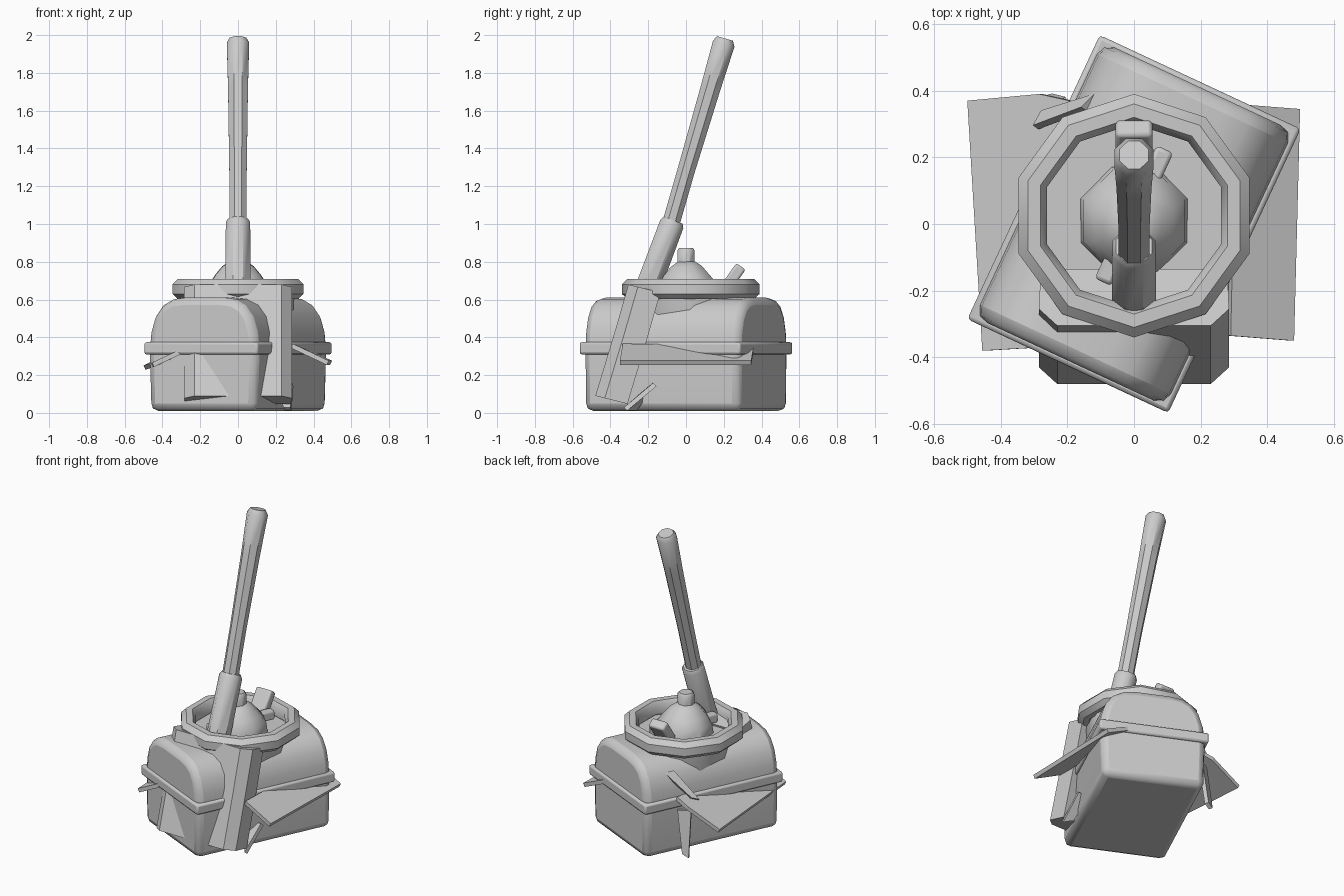
import bpy, bmesh, math
from mathutils import Vector, Matrix

if "Cube" in bpy.data.objects:
    bpy.data.objects.remove(bpy.data.objects["Cube"])

TURN = math.radians(-25)


def make(name, verts, faces, bevel=0, smooth=True, segs=2):
    me = bpy.data.meshes.new(name)
    bm = bmesh.new()
    vs = [bm.verts.new(v) for v in verts]
    for f in faces:
        bm.faces.new([vs[i] for i in f])
    bmesh.ops.recalc_face_normals(bm, faces=bm.faces)
    bm.to_mesh(me)
    bm.free()
    ob = bpy.data.objects.new(name, me)
    bpy.context.collection.objects.link(ob)
    if bevel:
        m = ob.modifiers.new("bevel", 'BEVEL')
        m.width, m.segments, m.limit_method = bevel, segs, 'ANGLE'
        m.angle_limit = math.radians(40)
    if smooth:
        bpy.context.view_layer.objects.active = ob
        bpy.ops.object.select_all(action='DESELECT')
        ob.select_set(True)
        bpy.ops.object.shade_smooth_by_angle(angle=math.radians(40))
    return ob


def loft(name, rings, cap=True, loop=False, **kw):
    """Skin a list of equal closed rings."""
    n, k = len(rings[0]), len(rings)
    faces = [[r * n + i, r * n + (i + 1) % n, (r + 1) % k * n + (i + 1) % n, (r + 1) % k * n + i]
             for r in range(k if loop else k - 1) for i in range(n)]
    if cap and not loop:
        faces += [list(range(n)), list(range((k - 1) * n, k * n))]
    return make(name, [p for r in rings for p in r], faces, **kw)


def tube(name, stations, n=8, phase=0.5, **kw):
    """Round part along an axis: stations are (centre, radius)."""
    axis = (Vector(stations[-1][0]) - Vector(stations[0][0])).normalized()
    q = Vector((0, 0, 1)).rotation_difference(axis)
    rings = [[Vector(c) + q @ Vector((r * math.cos(2 * math.pi * (i + phase) / n),
                                      r * math.sin(2 * math.pi * (i + phase) / n), 0))
              for i in range(n)] for c, r in stations]
    return loft(name, rings, **kw)


def box(name, size, loc, rot=(0, 0, 0), bevel=0):
    x, y, z = (s / 2 for s in size)
    a = [(-x, -y), (x, -y), (x, y), (-x, y)]
    ob = loft(name, [[(p, q, s) for p, q in a] for s in (-z, z)], bevel=bevel)
    ob.location, ob.rotation_euler = loc, rot
    return ob


def sheet(name, pts, thick=0.025):
    """Thin flat cloth-like plate with thickness."""
    ob = make(name, pts, [list(range(len(pts)))], smooth=False)
    m = ob.modifiers.new("solid", 'SOLIDIFY')
    m.thickness, m.offset = thick, 0
    return ob


# chest-shaped pack: arched outline run along its length
half = [(0.31, 0.01), (0.32, 0.33), (0.31, 0.43), (0.285, 0.51), (0.24, 0.57), (0.18, 0.602), (0.1, 0.612)]
outline = half + [(-x, z) for x, z in reversed(half)]
pack = loft("pack_body", [[(x, y, z) for x, z in outline] for y in (-0.455, 0.455)], bevel=0.04)
pack.rotation_euler.z = TURN

# belt around the pack
box("pack_belt", (0.665, 0.94, 0.065), (0, 0, 0.342), (0, 0, TURN), 0.012)

# ten-sided rolled collar on top
section = [(0.365, 0.63), (0.365, 0.68), (0.335, 0.71), (0.295, 0.71), (0.275, 0.68), (0.275, 0.63), (0.3, 0.603), (0.335, 0.603)]
rings = []
for i in range(10):
    a = math.radians(90 + 36 * i)
    rings.append([(r * math.cos(a), 0.025 + r * math.sin(a), z) for r, z in section])
loft("collar_ring", rings, loop=True)

# bowl under the collar, poking through the pack shoulders
tube("collar_bowl", [((0, 0.02, 0.4), 0.27), ((0, 0.02, 0.5), 0.29), ((0, 0.02, 0.625), 0.3)], n=10, phase=0)

# domed cap and knob
tube("dome", [((0, 0.01, 0.61), 0.175), ((0, 0.01, 0.68), 0.165), ((0, 0, 0.73), 0.13),
              ((0, 0, 0.775), 0.09), ((0, 0, 0.8), 0.05)])
tube("dome_knob", [((0, 0, 0.78), 0.05), ((0, 0, 0.86), 0.05), ((0, 0, 0.872), 0.04)])
box("cross_bar", (0.055, 0.44, 0.06), (0, 0.025, 0.67), (0, 0, TURN), 0.012)
box("back_peg", (0.11, 0.06, 0.16), (0, 0.245, 0.71), (math.radians(-35), 0, 0), 0.012)

# leaning handle: thick sleeve and long shaft
tube("handle_sleeve", [((0, -0.225, 0.6), 0.072), ((0, -0.075, 1.0), 0.07), ((0, -0.068, 1.02), 0.058)])
tube("handle_shaft", [((0, -0.095, 0.95), 0.05), ((0, 0.0, 1.28), 0.05), ((0, 0.13, 1.72), 0.057),
                      ((0, 0.2, 1.955), 0.064), ((0, 0.207, 1.982), 0.047)])

# slanted sling hanging at the front
sling = [(-0.28, 0.17), (-0.285, 0.05), (-0.23, 0), (0.23, 0), (0.285, 0.05), (0.28, 0.17)]
loft("front_sling", [[(x, y0 + d, z0 - 0.25 * d) for x, d in sling]
                     for y0, z0 in ((-0.48, 0.09), (-0.38, 0.42), (-0.305, 0.68))])

# slanted side flaps
sheet("right_flap", [(0.285, -0.335, 0.355), (0.475, -0.35, 0.265), (0.493, 0.345, 0.265), (0.3, 0.36, 0.35)])
sheet("left_flap", [(-0.28, -0.37, 0.335), (-0.45, -0.38, 0.255), (-0.495, 0.37, 0.24), (-0.28, 0.39, 0.34), (-0.19, 0.37, 0.37)])

# small strap edge on the rear shoulder, and ragged tails
sheet("shoulder_strap", [(-0.295, 0.29, 0.36), (-0.27, 0.335, 0.38), (-0.11, 0.385, 0.52), (-0.15, 0.345, 0.53)])
sheet("front_tail", [(0.28, -0.32, 0.02), (0.245, -0.27, 0.02), (0.2, -0.17, 0.15), (0.29, -0.165, 0.15)])
sheet("rear_tail", [(-0.27, 0.33, 0.3), (-0.2, 0.37, 0.3), (-0.24, 0.38, 0.03), (-0.28, 0.37, 0.01)])
